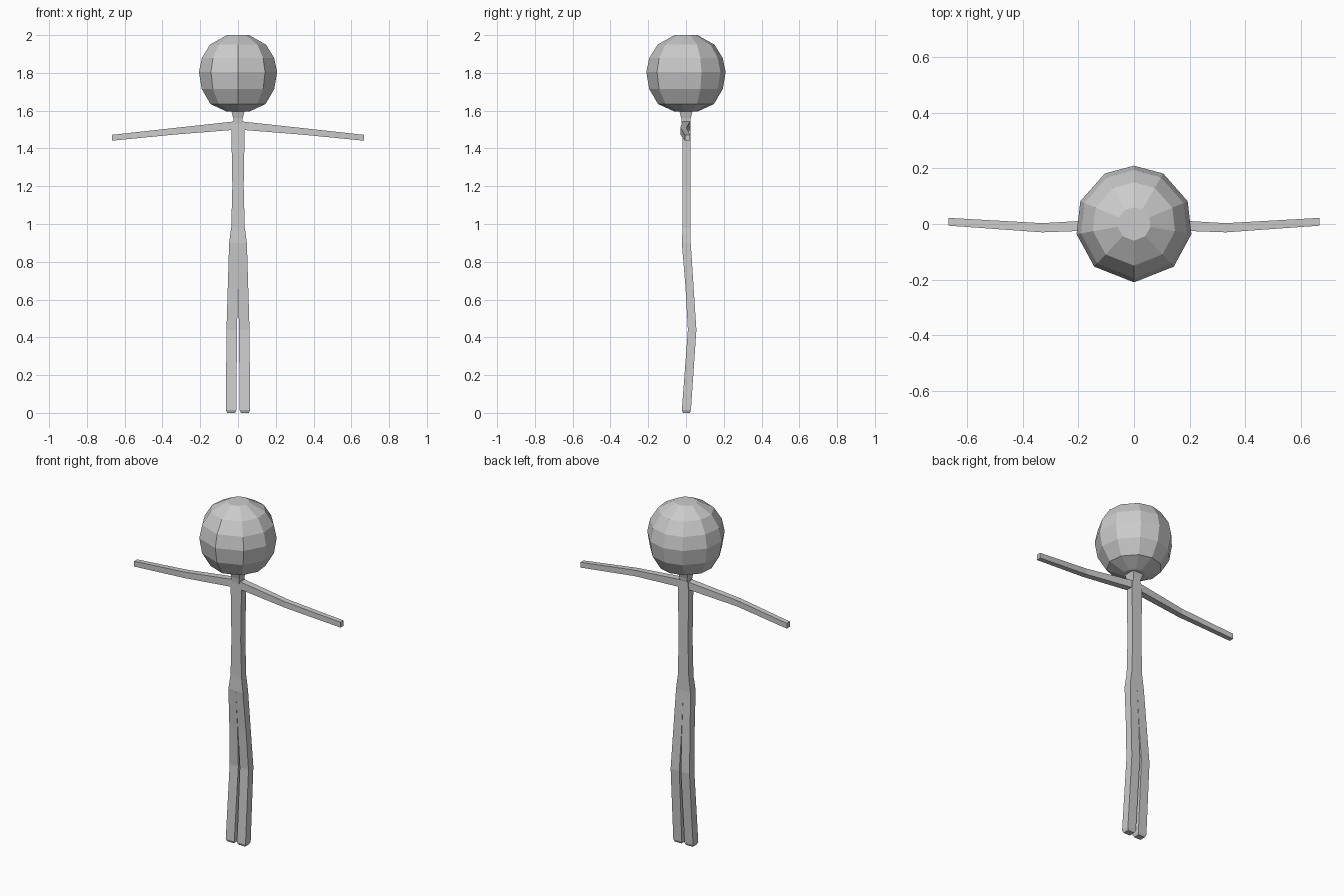
import bpy, bmesh, math
from mathutils import Vector

cube = bpy.data.objects.get("Cube")
if cube:
    bpy.data.objects.remove(cube)

grey = bpy.data.materials.new("plain grey")
grey.use_nodes = True
grey.diffuse_color = (0.6, 0.6, 0.6, 1)
grey.node_tree.nodes["Principled BSDF"].inputs["Base Color"].default_value = (0.6, 0.6, 0.6, 1)


def loft(name, rings):
    """Skin matching closed rings of points and cap both ends."""
    bm = bmesh.new()
    loops = [[bm.verts.new(p) for p in ring] for ring in rings]
    for a, b in zip(loops, loops[1:]):
        for i in range(len(a)):
            j = (i + 1) % len(a)
            bm.faces.new((a[i], a[j], b[j], b[i]))
    bm.faces.new(loops[0])
    bm.faces.new(loops[-1])
    bmesh.ops.recalc_face_normals(bm, faces=bm.faces)
    mesh = bpy.data.meshes.new(name)
    bm.to_mesh(mesh)
    bm.free()
    mesh.materials.append(grey)
    obj = bpy.data.objects.new(name, mesh)
    bpy.context.collection.objects.link(obj)
    return obj


def box_z(x0, x1, y0, y1, z):
    return [Vector(p) for p in ((x0, y0, z), (x1, y0, z), (x1, y1, z), (x0, y1, z))]


def box_x(x, y0, y1, z0, z1):
    return [Vector(p) for p in ((x, y0, z0), (x, y1, z0), (x, y1, z1), (x, y0, z1))]


# Head: ten uneven sides, flat crown, narrow chin
half = [30, 67, 100, 137]
angles = [math.radians(a) for a in [0] + half + [180] + [360 - a for a in reversed(half)]]
profile = [(0.06, 1.595), (0.148, 1.635), (0.195, 1.715), (0.21, 1.805),
           (0.194, 1.88), (0.15, 1.95), (0.06, 2.0)]
loft("head", [[Vector((r * math.sin(a), r * math.cos(a), z)) for a in angles]
              for r, z in profile])

# Neck
loft("neck", [box_z(-w, w, -w, w, z) for w, z in
              [(0.022, 1.53), (0.025, 1.56), (0.036, 1.6)]])

# Torso
loft("torso", [box_z(-w, w, -0.018, 0.025, z) for w, z in
               [(0.036, 0.97), (0.03, 1.2), (0.035, 1.49), (0.028, 1.545)]])

for side, s in (("left", 1), ("right", -1)):
    # Leg: slightly bent knee and chamfered sole
    leg = [(0.0, 0.036, -0.018, 0.025, 0.98), (0.0, 0.047, -0.022, 0.025, 0.9),
           (0.001, 0.054, -0.003, 0.04, 0.67), (0.005, 0.061, 0.01, 0.055, 0.44),
           (0.009, 0.064, -0.022, 0.026, 0.014), (0.015, 0.058, -0.016, 0.02, 0.0)]
    loft(side + "_leg", [box_z(s * a, s * b, c, d, z) for a, b, c, d, z in leg])

    # Arm: drooping, elbow pushed forward
    arm = [(0.0, -0.018, 0.022, 1.5, 1.545), (0.33, -0.03, 0.003, 1.474, 1.509),
           (0.668, -0.006, 0.022, 1.441, 1.472)]
    loft(side + "_arm", [box_x(s * x, a, b, c, d) for x, a, b, c, d in arm])
